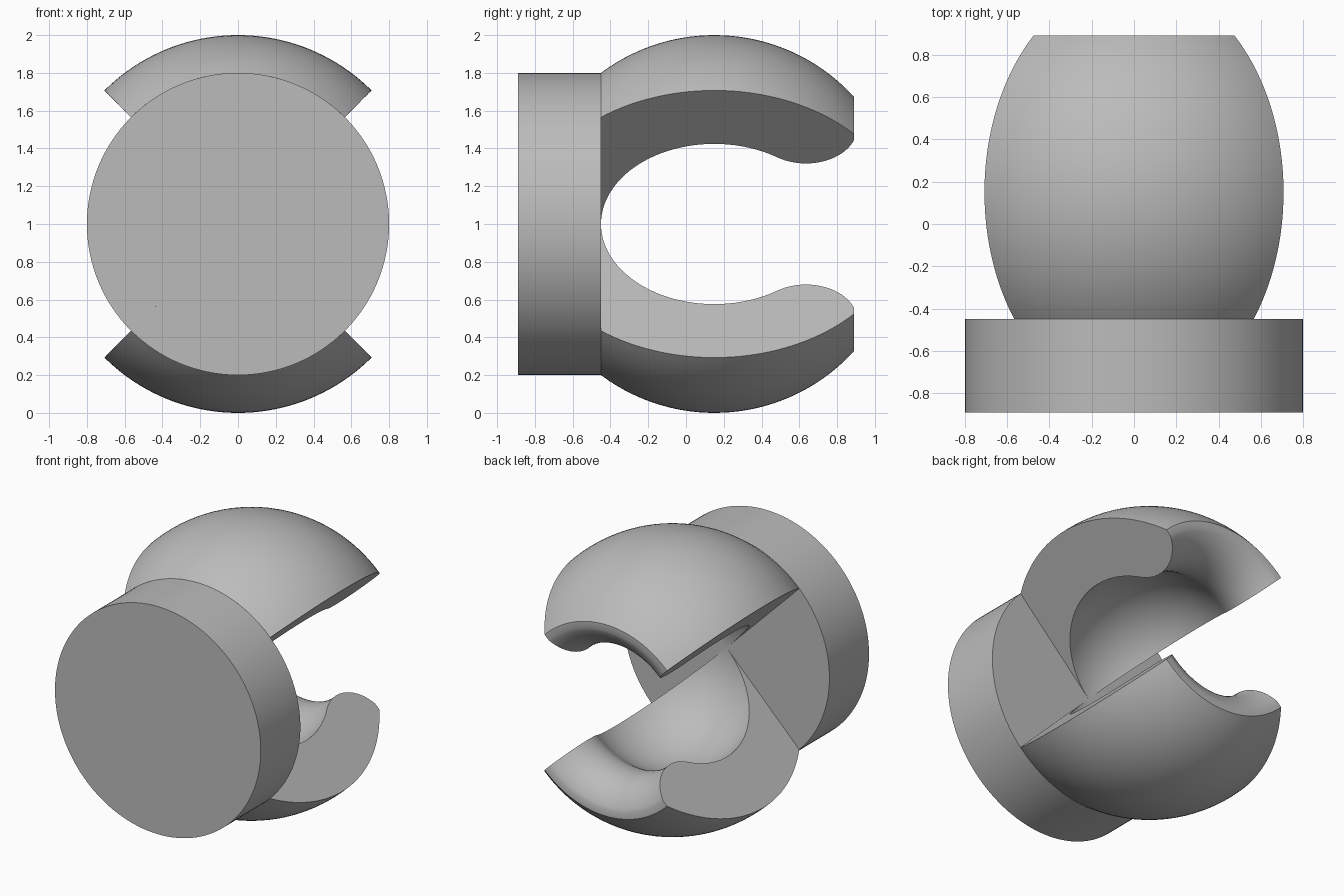
import bpy, bmesh
from math import sin, cos, pi, radians, atan2, asin, sqrt
from mathutils import Matrix, Vector

cube = bpy.data.objects.get("Cube")
if cube:
    bpy.data.objects.remove(cube)

GREY = (0.5, 0.5, 0.5, 1)
mat = bpy.data.materials.new("plain grey")
mat.use_nodes = True
mat.diffuse_color = GREY
mat.node_tree.nodes["Principled BSDF"].inputs["Base Color"].default_value = GREY

BACK, SEAT, END = -0.89, -0.45, 0.89      # base rear, base face, jaw ends along y
BALL, OUTER, INNER = 0.15, 1.0, 0.6       # socket centre and radii
LIP_Y, LIP_R, LIP = 0.635, 0.726, 0.273   # rounded lip centre and radius


def finish(bm, name):
    bmesh.ops.recalc_face_normals(bm, faces=bm.faces)
    mesh = bpy.data.meshes.new(name)
    bm.to_mesh(mesh)
    bm.free()
    mesh.materials.append(mat)
    obj = bpy.data.objects.new(name, mesh)
    bpy.context.collection.objects.link(obj)
    bpy.ops.object.select_all(action="DESELECT")
    obj.select_set(True)
    bpy.context.view_layer.objects.active = obj
    bpy.ops.object.shade_smooth_by_angle(angle=radians(30))


def arc(cy, cr, radius, a, b, n):
    """Points (y, distance from axis) along a circular arc."""
    angles = [a + (b - a) * i / n for i in range(n + 1)]
    return [(cy + radius * cos(t), cr + radius * sin(t)) for t in angles]


# Jaw cross-section: hollow, rounded lip, flat end, outer sphere
join = atan2(LIP_R, LIP_Y - BALL)
lip_end = -asin(sqrt(1 - ((END - LIP_Y) / LIP) ** 2))
profile = arc(BALL, 0, INNER, pi, join, 32)
profile += arc(LIP_Y, LIP_R, LIP, join - pi, lip_end, 20)[1:]
profile += arc(BALL, 0, OUTER, atan2(sqrt(OUTER**2 - (END - BALL)**2), END - BALL),
               pi - asin(0.8), 32)


def jaw(name, turn):
    """Sweep the cross-section a quarter turn about the y axis."""
    bm = bmesh.new()
    steps = 40
    rings = []
    for s in range(steps + 1):
        a = turn + radians(-45 + 90 * s / steps)
        rings.append([bm.verts.new((r * sin(a), y, 1 + r * cos(a))) for y, r in profile])
    count = len(profile)
    for p, q in zip(rings, rings[1:]):
        for i in range(count):
            j = (i + 1) % count
            bm.faces.new((p[i], p[j], q[j], q[i]))
    bm.faces.new(rings[0])
    bm.faces.new(rings[-1])
    bmesh.ops.remove_doubles(bm, verts=bm.verts, dist=1e-5)
    finish(bm, name)


jaw("upper_jaw", 0)
jaw("lower_jaw", pi)

# Round base disc
bm = bmesh.new()
place = Matrix.Translation(Vector((0, (BACK + SEAT) / 2, 1))) @ Matrix.Rotation(pi / 2, 4, "X")
bmesh.ops.create_cone(bm, cap_ends=True, segments=128, radius1=0.8, radius2=0.8,
                      depth=SEAT - BACK, matrix=place)
finish(bm, "base_disc")
